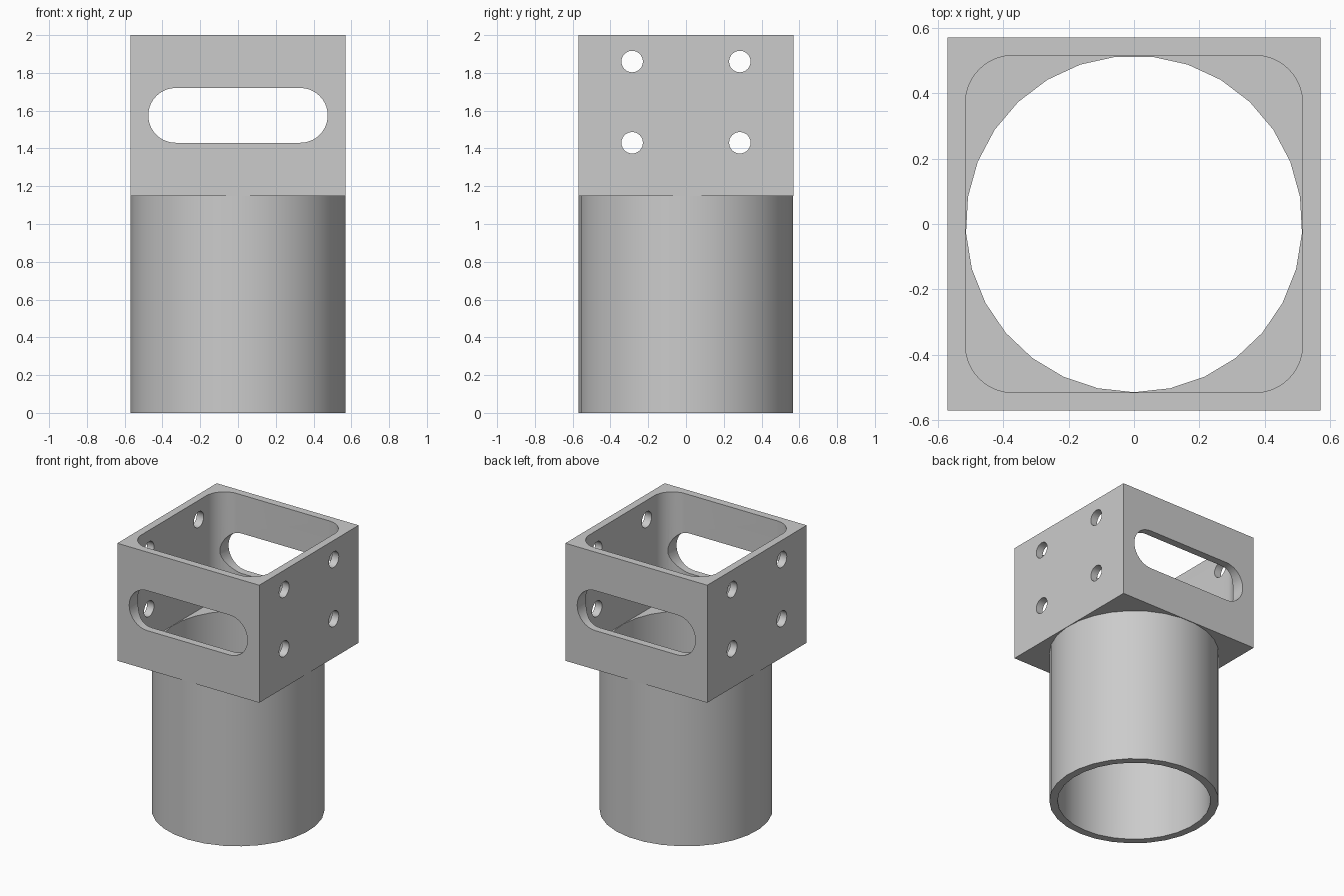
import bpy
import bmesh
import math
from mathutils import Matrix, Vector

if "Cube" in bpy.data.objects:
    bpy.data.objects.remove(bpy.data.objects["Cube"])

HALF = 0.57           # half width of the square head
INNER = 0.515         # half width of the cavity and radius of the bore
HEAD_Z = 1.147        # underside of the head
FLOOR_Z = 1.205       # floor of the cavity
SIDES = 29            # facets of the round tube

grey = bpy.data.materials.new("plain grey")
grey.use_nodes = True
grey.diffuse_color = (0.6, 0.6, 0.6, 1)
grey.node_tree.nodes["Principled BSDF"].inputs["Base Color"].default_value = (0.6, 0.6, 0.6, 1)


def prism(name, outline, low, high, turn=Matrix()):
    """Extrude a 2D outline along its local z, then turn it."""
    bm = bmesh.new()
    face = bm.faces.new([bm.verts.new((x, y, low)) for x, y in outline])
    top = bmesh.ops.extrude_face_region(bm, geom=[face])["geom"]
    bmesh.ops.translate(bm, vec=Vector((0, 0, high - low)),
                        verts=[v for v in top if isinstance(v, bmesh.types.BMVert)])
    bmesh.ops.transform(bm, matrix=turn, verts=bm.verts)
    bmesh.ops.recalc_face_normals(bm, faces=bm.faces)
    mesh = bpy.data.meshes.new(name)
    bm.to_mesh(mesh)
    bm.free()
    mesh.materials.append(grey)
    obj = bpy.data.objects.new(name, mesh)
    bpy.context.collection.objects.link(obj)
    return obj


def circle(radius, sides, cx=0, cy=0):
    steps = [math.tau * i / sides - math.pi / 2 for i in range(sides)]
    return [(cx + radius * math.cos(a), cy + radius * math.sin(a)) for a in steps]


def rounded(half_w, half_h, radius, cy=0, steps=10):
    """Rectangle with round corners; a slot when radius equals half_h."""
    points = []
    for corner, (sx, sy) in enumerate([(1, 1), (-1, 1), (-1, -1), (1, -1)]):
        for i in range(steps + 1):
            a = (corner + i / steps) * math.pi / 2
            p = (sx * (half_w - radius) + radius * math.cos(a),
                 cy + sy * (half_h - radius) + radius * math.sin(a))
            if not points or math.dist(p, points[-1]) > 1e-4:
                points.append(p)
    return points


def combine(target, tool, operation):
    mod = target.modifiers.new(operation.lower(), "BOOLEAN")
    mod.object, mod.operation, mod.solver = tool, operation, "EXACT"
    bpy.context.view_layer.objects.active = target
    bpy.ops.object.modifier_apply(modifier=mod.name)
    bpy.data.objects.remove(tool)


# Square head joined to the round tube
square = [(-HALF, -HALF), (HALF, -HALF), (HALF, HALF), (-HALF, HALF)]
body = prism("tube_socket_bracket", square, HEAD_Z, 2)
combine(body, prism("tube", circle(HALF - 0.001, SIDES), 0, HEAD_Z + 0.03), "UNION")

# Rounded cavity from above and bore all the way down
combine(body, prism("cavity", rounded(INNER, INNER, 0.145), FLOOR_Z, 2.2), "DIFFERENCE")
combine(body, prism("bore", circle(INNER - 0.001, SIDES), -0.2, FLOOR_Z + 0.1), "DIFFERENCE")

# Long slot through the front and back walls
upright = Matrix.Rotation(math.pi / 2, 4, "X")
combine(body, prism("slot", rounded(0.475, 0.145, 0.145, 1.575), -1, 1, upright), "DIFFERENCE")

# Four bolt holes through each side wall
sideways = Matrix.Rotation(math.pi / 2, 4, "Z") @ upright
for y in (-0.285, 0.285):
    for z in (1.43, 1.86):
        combine(body, prism("bolt_hole", circle(0.057, 24, y, z), -1, 1, sideways), "DIFFERENCE")

# Smooth round walls, crisp corners
bpy.ops.object.select_all(action="DESELECT")
body.select_set(True)
bpy.context.view_layer.objects.active = body
bpy.ops.object.shade_smooth_by_angle(angle=math.radians(30))
